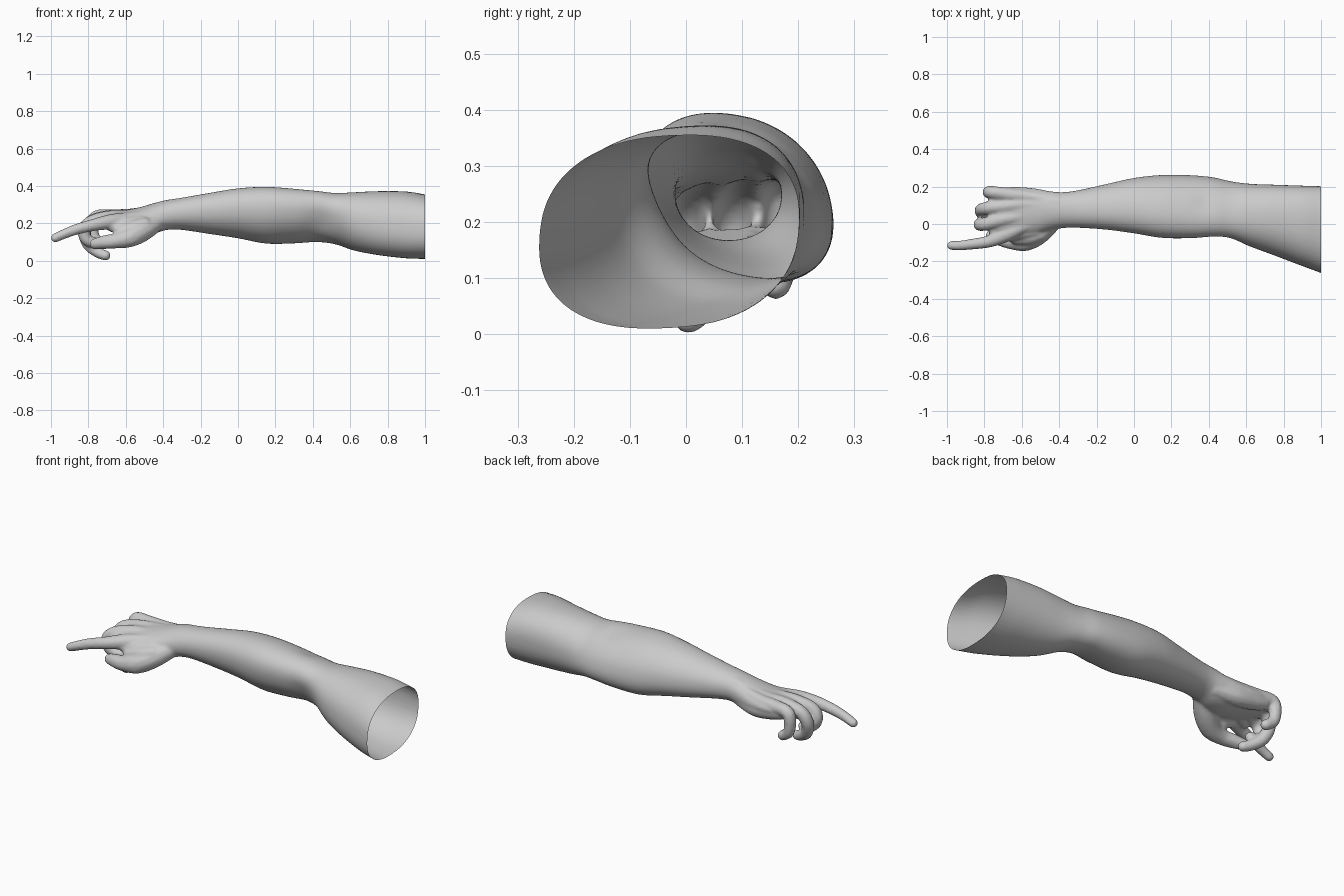
import bpy, bmesh, math
from mathutils import Vector, Matrix


def catmull(rows, steps):
    """Smoothly interpolate a list of equal-length tuples."""
    out = []
    n = len(rows)
    for i in range(n - 1):
        p0, p1, p2, p3 = rows[max(i - 1, 0)], rows[i], rows[i + 1], rows[min(i + 2, n - 1)]
        for s in range(steps):
            t = s / steps
            out.append(tuple(0.5 * (2 * b + (c - a) * t + (2 * a - 5 * b + 4 * c - d) * t * t
                                    + (3 * b - a - 3 * c + d) * t ** 3)
                             for a, b, c, d in zip(p0, p1, p2, p3)))
    out.append(tuple(rows[-1]))
    return out


def spow(v, p):
    return math.copysign(abs(v) ** p, v)


def loft(bm, rows, sides=48):
    """Closed tube along x from (x, y min, y max, z min, z max, skew) rows."""
    rings = []
    for x, y0, y1, z0, z1, skew in rows:
        # the section grows slightly boxier towards the shoulder
        p = 0.94 - 0.09 * min(max((x - 0.5) / 0.4, 0), 1)
        ring = []
        for k in range(sides):
            a = 2 * math.pi * k / sides
            y = (y0 + y1) / 2 + (y1 - y0) / 2 * spow(math.cos(a), p)
            z = (z0 + z1) / 2 + (z1 - z0) / 2 * spow(math.sin(a + skew), p)
            ring.append(bm.verts.new((x, y, z)))
        rings.append(ring)
    for a, b in zip(rings, rings[1:]):
        for k in range(sides):
            j = (k + 1) % sides
            bm.faces.new((a[k], a[j], b[j], b[k]))
    bm.faces.new(rings[0])
    bm.faces.new(rings[-1][::-1])


def digit(bm, path, steps=9):
    """Rounded finger: overlapping balls along (x, y, z, radius) points."""
    for x, y, z, r in catmull(path, steps):
        bmesh.ops.create_icosphere(bm, subdivisions=2, radius=r,
                                   matrix=Matrix.Translation(Vector((x, y, z))))


bm = bmesh.new()

# upper arm, elbow, forearm, wrist and palm
sections = [
    (1.06, -0.285, 0.20, 0.008, 0.35, 0.12),
    (1.00, -0.262, 0.202, 0.01, 0.355, 0.12),
    (0.90, -0.225, 0.205, 0.013, 0.37, 0.12),
    (0.75, -0.168, 0.21, 0.03, 0.372, 0.08),
    (0.62, -0.12, 0.215, 0.055, 0.366, -0.05),
    (0.52, -0.08, 0.228, 0.088, 0.362, -0.25),
    (0.42, -0.07, 0.25, 0.10, 0.374, -0.35),
    (0.30, -0.076, 0.261, 0.093, 0.385, -0.32),
    (0.15, -0.074, 0.262, 0.092, 0.395, -0.26),
    (0.00, -0.050, 0.246, 0.12, 0.387, -0.20),
    (-0.15, -0.030, 0.213, 0.143, 0.363, -0.15),
    (-0.30, -0.020, 0.18, 0.165, 0.337, -0.05),
    (-0.38, -0.022, 0.17, 0.165, 0.325, 0.05),
    (-0.45, -0.035, 0.175, 0.145, 0.308, 0.10),
    (-0.53, -0.060, 0.190, 0.14, 0.285, 0.15),
    (-0.62, -0.070, 0.198, 0.16, 0.270, 0.18),
    (-0.69, -0.065, 0.195, 0.175, 0.262, 0.20),
    (-0.735, -0.050, 0.185, 0.185, 0.252, 0.20),
]
loft(bm, catmull(sections, 6))

# fingers, each starting as a tendon ridge on the back of the hand
digit(bm, [(-0.45, 0.03, 0.25, 0.030), (-0.58, -0.01, 0.226, 0.036), (-0.68, -0.055, 0.209, 0.041),
           (-0.77, -0.092, 0.192, 0.034), (-0.86, -0.107, 0.169, 0.030),
           (-0.93, -0.115, 0.143, 0.027), (-0.977, -0.115, 0.122, 0.025)])
digit(bm, [(-0.45, 0.06, 0.262, 0.030), (-0.58, 0.045, 0.24, 0.034), (-0.70, 0.025, 0.227, 0.041),
           (-0.79, 0.00, 0.204, 0.036), (-0.824, -0.003, 0.16, 0.035),
           (-0.806, 0.002, 0.110, 0.032), (-0.75, 0.01, 0.094, 0.029)])
digit(bm, [(-0.45, 0.10, 0.268, 0.030), (-0.58, 0.105, 0.246, 0.034), (-0.69, 0.095, 0.233, 0.040),
           (-0.785, 0.085, 0.210, 0.036), (-0.819, 0.072, 0.15, 0.035),
           (-0.797, 0.048, 0.083, 0.033), (-0.745, 0.02, 0.043, 0.030), (-0.708, 0.004, 0.028, 0.028)])
digit(bm, [(-0.45, 0.13, 0.265, 0.030), (-0.57, 0.148, 0.246, 0.034), (-0.67, 0.157, 0.239, 0.038),
           (-0.755, 0.169, 0.236, 0.035), (-0.777, 0.170, 0.195, 0.034),
           (-0.768, 0.168, 0.125, 0.031), (-0.725, 0.160, 0.090, 0.029)])

# webbing between the knuckles
for (y0, z0), (y1, z1) in [((0.02, 0.225), (-0.035, 0.195)), ((0.075, 0.235), (0.058, 0.212)),
                           ((0.125, 0.238), (0.13, 0.218))]:
    digit(bm, [(-0.58, y0, z0, 0.036), (-0.68, (y0 + y1) / 2, (z0 + z1) / 2, 0.035),
               (-0.75, y1, z1, 0.029)])

# thumb with its fleshy base
digit(bm, [(-0.42, 0.02, 0.215, 0.045), (-0.50, -0.045, 0.165, 0.058), (-0.575, -0.090, 0.127, 0.055),
           (-0.65, -0.096, 0.107, 0.042), (-0.71, -0.082, 0.100, 0.038), (-0.765, -0.062, 0.090, 0.030)])

# web of skin between thumb and index finger
digit(bm, [(-0.50, -0.05, 0.19, 0.045), (-0.56, -0.07, 0.175, 0.044), (-0.63, -0.075, 0.160, 0.036)])
digit(bm, [(-0.52, -0.03, 0.20, 0.045), (-0.60, -0.045, 0.195, 0.040), (-0.67, -0.06, 0.185, 0.034)])

# fleshy outer edge of the palm, and wrist bone
digit(bm, [(-0.43, 0.115, 0.21, 0.048), (-0.54, 0.142, 0.195, 0.050), (-0.64, 0.148, 0.203, 0.047),
           (-0.71, 0.152, 0.215, 0.040)])
digit(bm, [(-0.30, 0.10, 0.283, 0.040), (-0.40, 0.115, 0.278, 0.040), (-0.48, 0.12, 0.255, 0.035)])

bmesh.ops.recalc_face_normals(bm, faces=bm.faces[:])
mesh = bpy.data.meshes.new("arm_source")
bm.to_mesh(mesh)
bm.free()
arm = bpy.data.objects.new("arm", mesh)
bpy.context.collection.objects.link(arm)

# fuse all parts into one soft skin
fuse = arm.modifiers.new("fuse", 'REMESH')
fuse.mode = 'VOXEL'
fuse.voxel_size = 0.007
soften = arm.modifiers.new("soften", 'SMOOTH')
soften.factor = 0.5
soften.iterations = 8
skin = bpy.data.meshes.new_from_object(arm.evaluated_get(bpy.context.evaluated_depsgraph_get()))
arm.modifiers.clear()

# cut the upper arm open
bm = bmesh.new()
bm.from_mesh(skin)
bmesh.ops.bisect_plane(bm, geom=bm.verts[:] + bm.edges[:] + bm.faces[:], dist=1e-5,
                       plane_co=(1, 0, 0), plane_no=(1, 0, 0), clear_outer=True)

# hollow of the inner elbow and dimple behind the elbow
for centre, push, size in [((0.46, -0.06, 0.20), (0, 0.012, 0), 0.08),
                           ((0.38, 0.12, 0.37), (0, 0, -0.008), 0.06)]:
    for v in bm.verts:
        d = (v.co - Vector(centre)).length / size
        v.co += Vector(push) * math.exp(-d * d)
for f in bm.faces:
    f.smooth = True
bm.to_mesh(skin)
bm.free()
skin.name = "arm"
arm.data = skin
